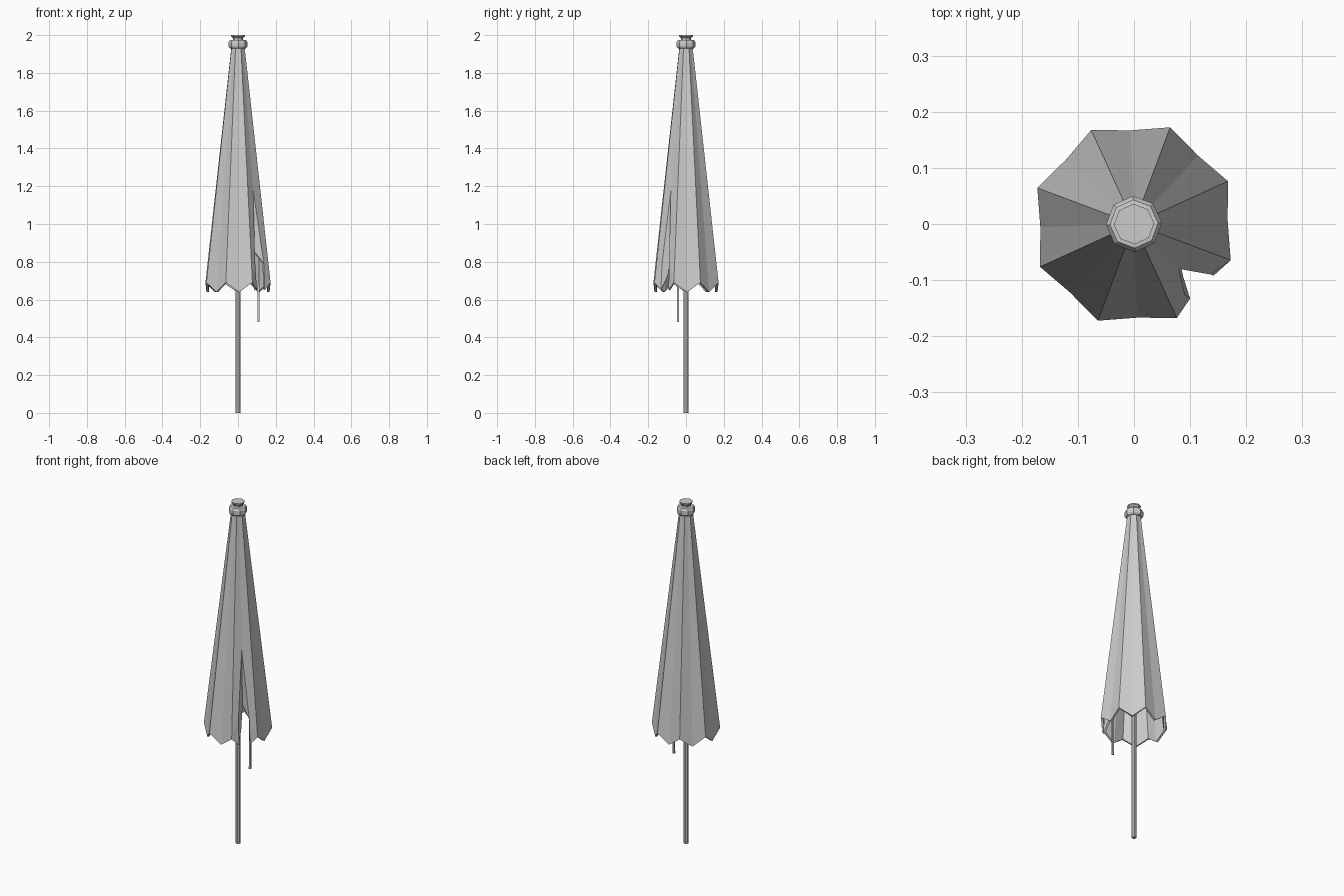
import bpy, bmesh
from math import sin, cos, radians

if "Cube" in bpy.data.objects:
    bpy.data.objects.remove(bpy.data.objects["Cube"])

TWIST = 2.0  # the whole canopy is turned slightly about its pole


def polar(r, deg, z):
    return (r * cos(radians(deg)), r * sin(radians(deg)), z)


def make_object(name, bm):
    mesh = bpy.data.meshes.new(name)
    bm.to_mesh(mesh)
    bm.free()
    obj = bpy.data.objects.new(name, mesh)
    bpy.context.collection.objects.link(obj)
    return obj


def lathe(name, profile, sides=8, turn=0.0, center=(0, 0)):
    """Closed faceted solid from (radius, z) pairs; end rings become caps."""
    bm = bmesh.new()
    rings = []
    for r, z in profile:
        ring = []
        for i in range(sides):
            x, y, _ = polar(r, turn + 360 * i / sides, z)
            ring.append(bm.verts.new((x + center[0], y + center[1], z)))
        rings.append(ring)
    for low, high in zip(rings, rings[1:]):
        for i in range(sides):
            j = (i + 1) % sides
            bm.faces.new((low[i], low[j], high[j], high[i]))
    bm.faces.new(rings[0][::-1])
    bm.faces.new(rings[-1])
    return make_object(name, bm)


# Pole and top finial
lathe("pole", [(0.013, 0), (0.013, 1.94)], turn=22.5)
lathe("top_cap", [(0.043, 1.93), (0.05, 1.94), (0.05, 1.962), (0.043, 1.973),
                  (0.027, 1.975), (0.027, 1.984), (0.036, 1.993), (0.036, 2.0)],
      turn=TWIST)

# Folded canopy: ridge and mid-panel columns alternate, hem is a zigzag
bm = bmesh.new()
tops, hems = [], []
for i in range(16):
    ridge = i % 2 == 0
    deg = 22.5 * (i + 1) + TWIST
    tops.append(bm.verts.new(polar(0.037 if ridge else 0.034, deg, 1.94)))
    hems.append(bm.verts.new(polar(0.184 if ridge else 0.167, deg, 0.69 if ridge else 0.64)))

OPEN = 13  # mid column of the front-right panel, which is parted
for i in range(16):
    j = (i + 1) % 16
    if OPEN not in (i, j):
        bm.faces.new((tops[i], hems[i], hems[j], tops[j]))
bm.verts.remove(hems[OPEN])

# Parted panel: two halves with edges tucked inward to a vertical valley
apex = bm.verts.new((0.08, -0.08, 1.18))
valley = bm.verts.new((0.084, -0.078, 0.86))
valley_low = bm.verts.new((0.088, -0.095, 0.73))
left_mid = bm.verts.new((0.091, -0.127, 0.79))
left_hem = bm.verts.new((0.10, -0.133, 0.65))
right_mid = bm.verts.new((0.137, -0.09, 0.79))
right_hem = bm.verts.new((0.142, -0.092, 0.65))
L, R = OPEN - 1, OPEN + 1
for face in ((tops[L], hems[L], left_mid, apex, tops[OPEN]),
             (hems[L], left_hem, left_mid),
             (tops[OPEN], apex, right_mid, hems[R], tops[R]),
             (right_mid, right_hem, hems[R]),
             (apex, left_mid, valley),
             (left_mid, left_hem, valley_low, valley),
             (apex, valley, right_mid)):
    bm.faces.new(face)
canopy = make_object("canopy", bm)
cloth = canopy.modifiers.new("cloth_thickness", 'SOLIDIFY')
cloth.thickness = 0.012
cloth.offset = -1

# Loose tie strap hanging out under the hem
strap = lathe("tie_strap", [(0.007, 0.48), (0.007, 0.65), (0.007, 0.82)],
              sides=4, turn=45, center=(0.108, -0.043))
for v in strap.data.vertices:
    v.co.x += 0.02 * max(0, v.co.z - 0.6)
